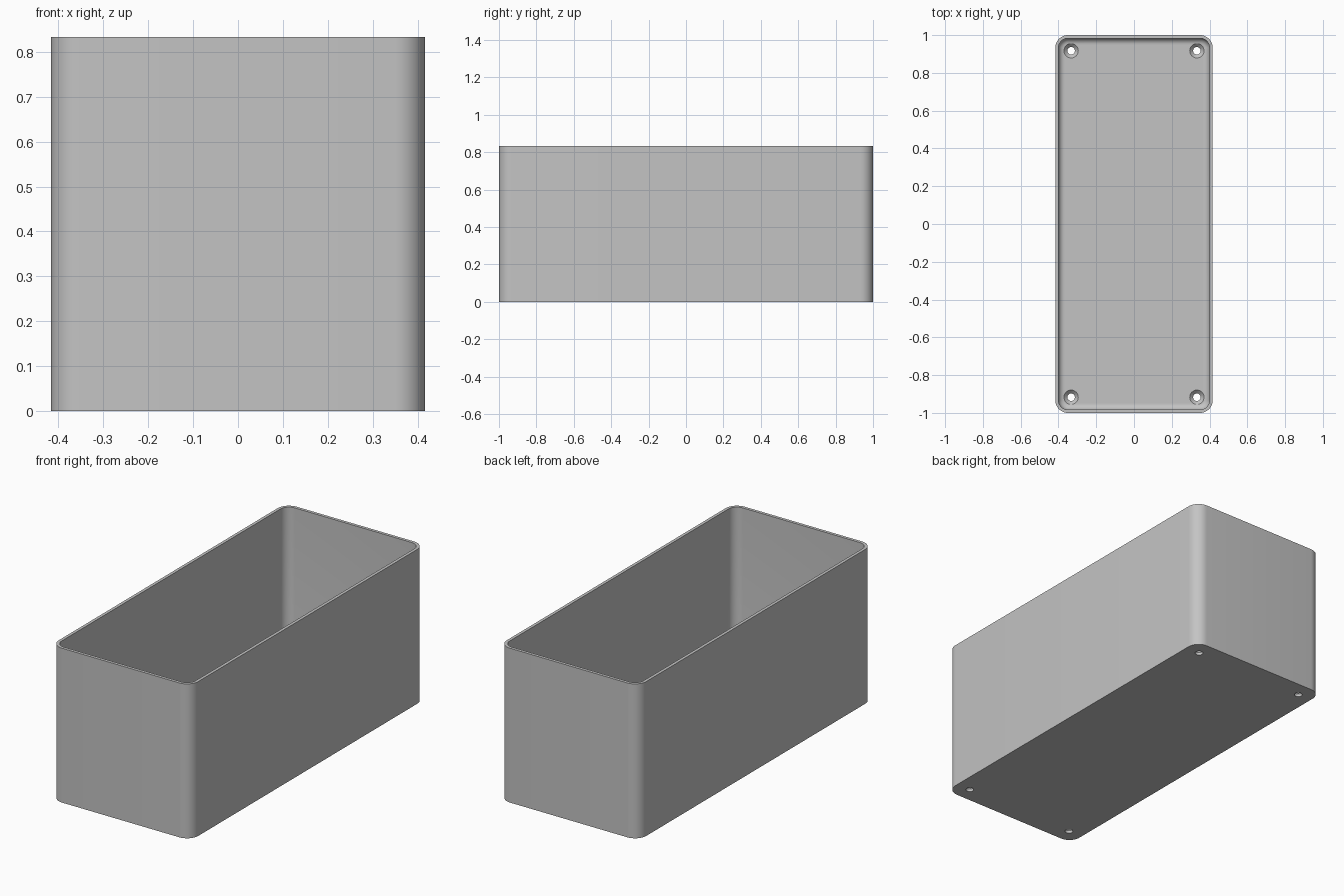
import bpy
import bmesh
from math import sin, cos, pi, radians

cube = bpy.data.objects.get("Cube")
if cube:
    bpy.data.objects.remove(cube, do_unlink=True)

HALF_X, HALF_Y, HEIGHT = 0.4165, 1.0, 0.833
CORNER, WALL, FLOOR, COVE = 0.067, 0.0167, 0.033, 0.033
SEGMENTS = 10

grey = bpy.data.materials.new("plain grey")
grey.use_nodes = True
colour = (0.55, 0.55, 0.55, 1)
grey.diffuse_color = colour
grey.node_tree.nodes["Principled BSDF"].inputs["Base Color"].default_value = colour


def ring(bm, inset, z):
    """Rounded rectangle, inset from the outer outline."""
    r = CORNER - inset
    verts = []
    for quarter, (sx, sy) in enumerate(((1, 1), (-1, 1), (-1, -1), (1, -1))):
        for i in range(SEGMENTS + 1):
            a = (quarter + i / SEGMENTS) * pi / 2
            verts.append(bm.verts.new((sx * (HALF_X - CORNER) + r * cos(a),
                                       sy * (HALF_Y - CORNER) + r * sin(a), z)))
    return verts


def circle(bm, x, y, z, r, n=32):
    return [bm.verts.new((x + r * cos(2 * pi * i / n), y + r * sin(2 * pi * i / n), z))
            for i in range(n)]


def loft(bm, rings):
    """Skin the rings in order and cap both ends."""
    for a, b in zip(rings, rings[1:]):
        for i in range(len(a)):
            j = (i + 1) % len(a)
            bm.faces.new((a[i], a[j], b[j], b[i]))
    bm.faces.new(rings[0][::-1])
    bm.faces.new(rings[-1])


def make_object(name, bm):
    bmesh.ops.recalc_face_normals(bm, faces=bm.faces)
    mesh = bpy.data.meshes.new(name)
    bm.to_mesh(mesh)
    bm.free()
    mesh.materials.append(grey)
    obj = bpy.data.objects.new(name, mesh)
    bpy.context.collection.objects.link(obj)
    return obj


# Open box: outer wall, rim, inner wall, coved floor edge
bm = bmesh.new()
rings = [ring(bm, 0, 0), ring(bm, 0, HEIGHT), ring(bm, WALL, HEIGHT)]
for i in range(9):
    a = i / 8 * pi / 2
    rings.append(ring(bm, WALL + COVE * (1 - cos(a)), FLOOR + COVE * (1 - sin(a))))
loft(bm, rings)
box = make_object("open_box", bm)

# Countersunk screw holes in the floor corners
bm = bmesh.new()
for x in (-0.333, 0.333):
    for y in (-0.917, 0.917):
        loft(bm, [circle(bm, x, y, z, r) for z, r in
                  ((-0.02, 0.02), (0.015, 0.02), (FLOOR, 0.038), (0.06, 0.038))])
cutter = make_object("screw_hole_cutter", bm)
cutter.hide_render = True

holes = box.modifiers.new("screw holes", "BOOLEAN")
holes.operation = "DIFFERENCE"
holes.solver = "EXACT"
holes.object = cutter

bpy.ops.object.select_all(action="DESELECT")
box.select_set(True)
bpy.context.view_layer.objects.active = box
bpy.ops.object.modifier_apply(modifier=holes.name)
bpy.data.objects.remove(cutter, do_unlink=True)
bpy.ops.object.shade_smooth_by_angle(angle=radians(30))
